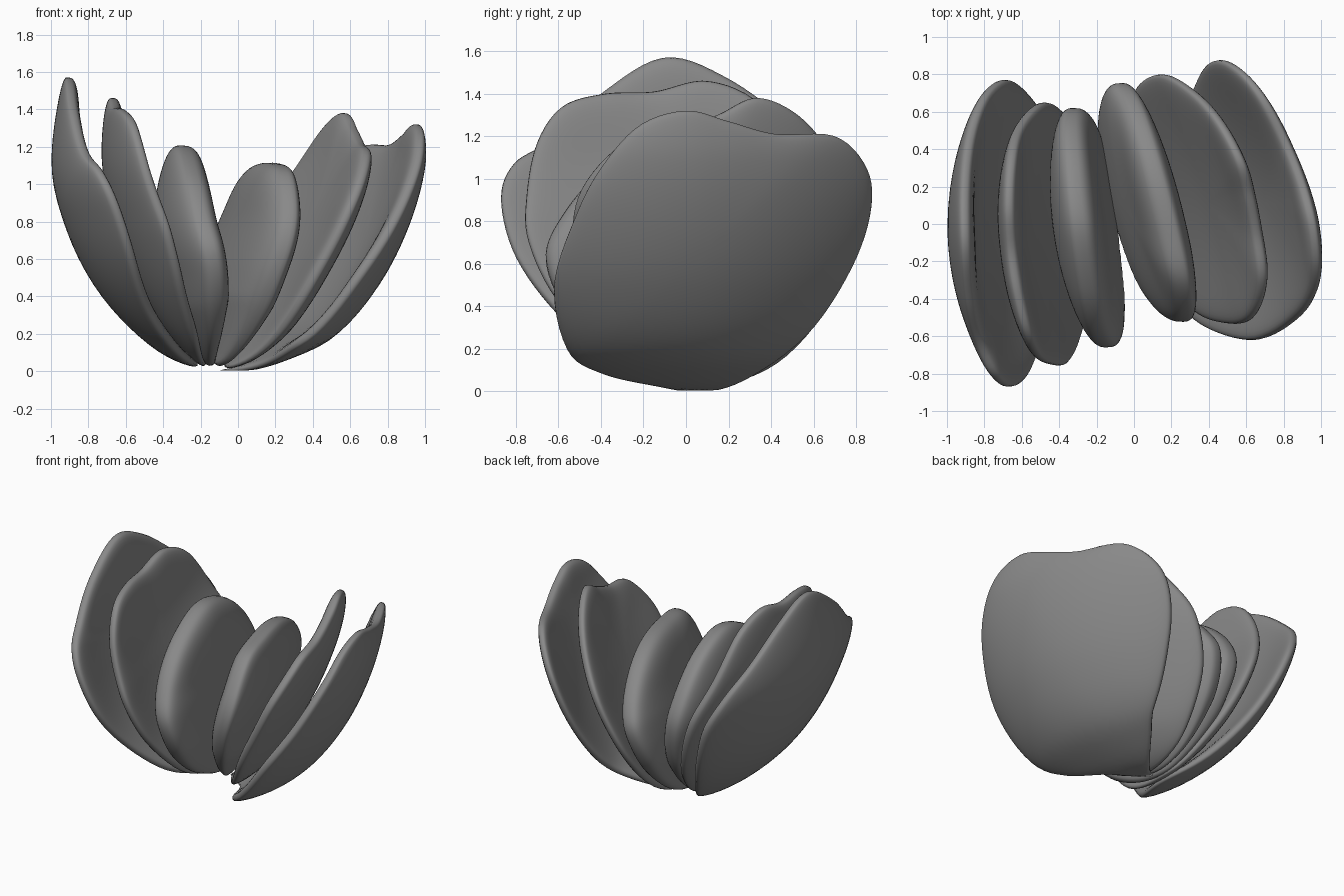
import bpy, bmesh, math

if "Cube" in bpy.data.objects:
    bpy.data.objects.remove(bpy.data.objects["Cube"])

N, RINGS = 96, 18
grey = bpy.data.materials.new("dark_grey")
grey.diffuse_color = (0.25, 0.25, 0.25, 1)
grey.use_nodes = True
grey.node_tree.nodes["Principled BSDF"].inputs["Base Color"].default_value = grey.diffuse_color


def spline_closed(pts, n):
    """Closed smooth curve through pts, sampled n times."""
    out, m = [], len(pts)
    for i in range(n):
        f = i * m / n
        k, t = int(f), f - int(f)
        p = [pts[(k + j - 1) % m] for j in range(4)]
        out.append(tuple(0.5 * (2 * b + (c - a) * t + (2 * a - 5 * b + 4 * c - d) * t * t
                                + (3 * b - a - 3 * c + d) * t ** 3)
                         for a, b, c, d in zip(*p)))
    return out


def lean(profile, z):
    """Smooth x position of a petal's middle at height z."""
    u = math.sqrt(max(z, 0))
    us = [math.sqrt(p[0]) for p in profile]
    xs = [p[1] for p in profile]
    u = min(max(u, us[0]), us[-1])
    last = len(us) - 1

    def slope(i):
        a, b = max(i - 1, 0), min(i + 1, last)
        return (xs[b] - xs[a]) / (us[b] - us[a])
    i = 0
    while i < last - 1 and u > us[i + 1]:
        i += 1
    w = us[i + 1] - us[i]
    t = (u - us[i]) / w
    return ((2 * t**3 - 3 * t**2 + 1) * xs[i] + (t**3 - 2 * t**2 + t) * w * slope(i)
            + (3 * t**2 - 2 * t**3) * xs[i + 1] + (t**3 - t**2) * w * slope(i + 1))


def petal(name, outline, profile, twist, cup, left_half, right_half, base=0.4):
    """Cushion-like petal: (y, z) outline, leaning (z, x) profile, twist and cup in y."""
    rim = spline_closed(outline, N)
    cy = sum(p[0] for p in rim) / N
    cz = sum(p[1] for p in rim) / N
    bm = bmesh.new()

    def vert(r, h, p, side):
        y, z = cy + (p[0] - cy) * r, cz + (p[1] - cz) * r
        x = lean(profile, z) + twist * y + cup * y * y * (1.4 - 0.45 * z)
        # thicken square to the leaning surface
        s = (lean(profile, z + .04) - lean(profile, z - .04)) / .08
        s = max(-1.5, min(1.5, s))
        half = left_half if side < 0 else right_half
        d = side * half * h * min(1, base + z / 0.6) / math.hypot(1, s)
        return bm.verts.new((x + d, y, max(z - d * s, 0.004)))

    edge = [vert(1, 0, p, 0) for p in rim]
    for side in (-1, 1):
        prev = edge
        for k in range(1, RINGS):
            a = math.pi / 2 * (1 - k / RINGS)
            ring = [vert(math.sin(a), math.cos(a) ** 0.68, p, side) for p in rim]
            for i in range(N):
                j = (i + 1) % N
                bm.faces.new((prev[i], prev[j], ring[j], ring[i]))
            prev = ring
        c = vert(0, 1, rim[0], side)
        for i in range(N):
            bm.faces.new((prev[i], prev[(i + 1) % N], c))
    bmesh.ops.recalc_face_normals(bm, faces=bm.faces)
    me = bpy.data.meshes.new(name)
    bm.to_mesh(me)
    bm.free()
    me.shade_smooth()
    me.materials.append(grey)
    ob = bpy.data.objects.new(name, me)
    bpy.context.collection.objects.link(ob)


# left side, outermost to innermost
petal("left_outer_petal",
      [(0.05, .03), (-.3, .1), (-.6, .36), (-.8, .63), (-.87, .9), (-.81, 1.07), (-.64, 1.18),
       (-.4, 1.4), (-.1, 1.57), (.2, 1.47), (.5, 1.25), (.7, 1.05), (.77, .8), (.65, .45), (.38, .14)],
      [(.02, -.19), (.2, -.48), (.5, -.73), (.8, -.87), (1.1, -.94), (1.58, -.91)], 0, .31, .06, .1, .8)
petal("left_middle_petal",
      [(0.05, .03), (-.3, .12), (-.6, .42), (-.74, .7), (-.75, .92), (-.7, 1.17), (-.58, 1.34),
       (-.38, 1.4), (-.15, 1.41), (.1, 1.46), (.35, 1.35), (.55, 1.05), (.65, .75), (.55, .4), (.3, .12)],
      [(.02, -.16), (.2, -.31), (.5, -.48), (.8, -.59), (1.1, -.66), (1.48, -.67)], -.04, .27, .07, .085, .6)
petal("left_inner_petal",
      [(0.03, .03), (-.3, .14), (-.55, .36), (-.66, .62), (-.58, .83), (-.4, 1.03),
       (-.12, 1.18), (.1, 1.2), (.35, 1.1), (.55, .9), (.62, .68), (.52, .38), (.28, .12)],
      [(.02, -.13), (.2, -.2), (.5, -.27), (.8, -.32), (1.2, -.3)], -.12, .14, .12, .17)

# right side, innermost to outermost
petal("right_inner_petal",
      [(0.05, .03), (-.2, .13), (-.42, .36), (-.52, .62), (-.48, .85), (-.3, 1.06),
       (-.05, 1.11), (.25, 1.1), (.5, 1.0), (.7, .8), (.75, .62), (.62, .35), (.35, .11)],
      [(.02, -.1), (.2, 0), (.5, .1), (.8, .18), (1.12, .2)], -.24, -.05, .18, .1)
petal("right_middle_petal",
      [(0.05, .02), (-.25, .11), (-.46, .35), (-.53, .65), (-.5, .93), (-.3, 1.16), (-.05, 1.22),
       (.15, 1.3), (.34, 1.38), (.55, 1.28), (.72, 1.05), (.8, .8), (.7, .45), (.42, .13)],
      [(.01, -.08), (.2, .17), (.5, .36), (.8, .51), (1.1, .62), (1.4, .68)], -.25, -.25, .085, .07, .6)
petal("right_outer_petal",
      [(0.08, .0), (-.15, .03), (-.4, .09), (-.56, .2), (-.62, .5), (-.52, .82), (-.4, 1.05),
       (-.22, 1.25), (0, 1.32), (.2, 1.27), (.42, 1.21), (.7, 1.2), (.85, 1.05), (.87, .85),
       (.78, .58), (.58, .28), (.3, .07)],
      [(0, -.08), (.09, .25), (.2, .45), (.5, .7), (.8, .85), (1.1, .94), (1.33, .96)],
      -.18, -.36, .1, .055, .8)
